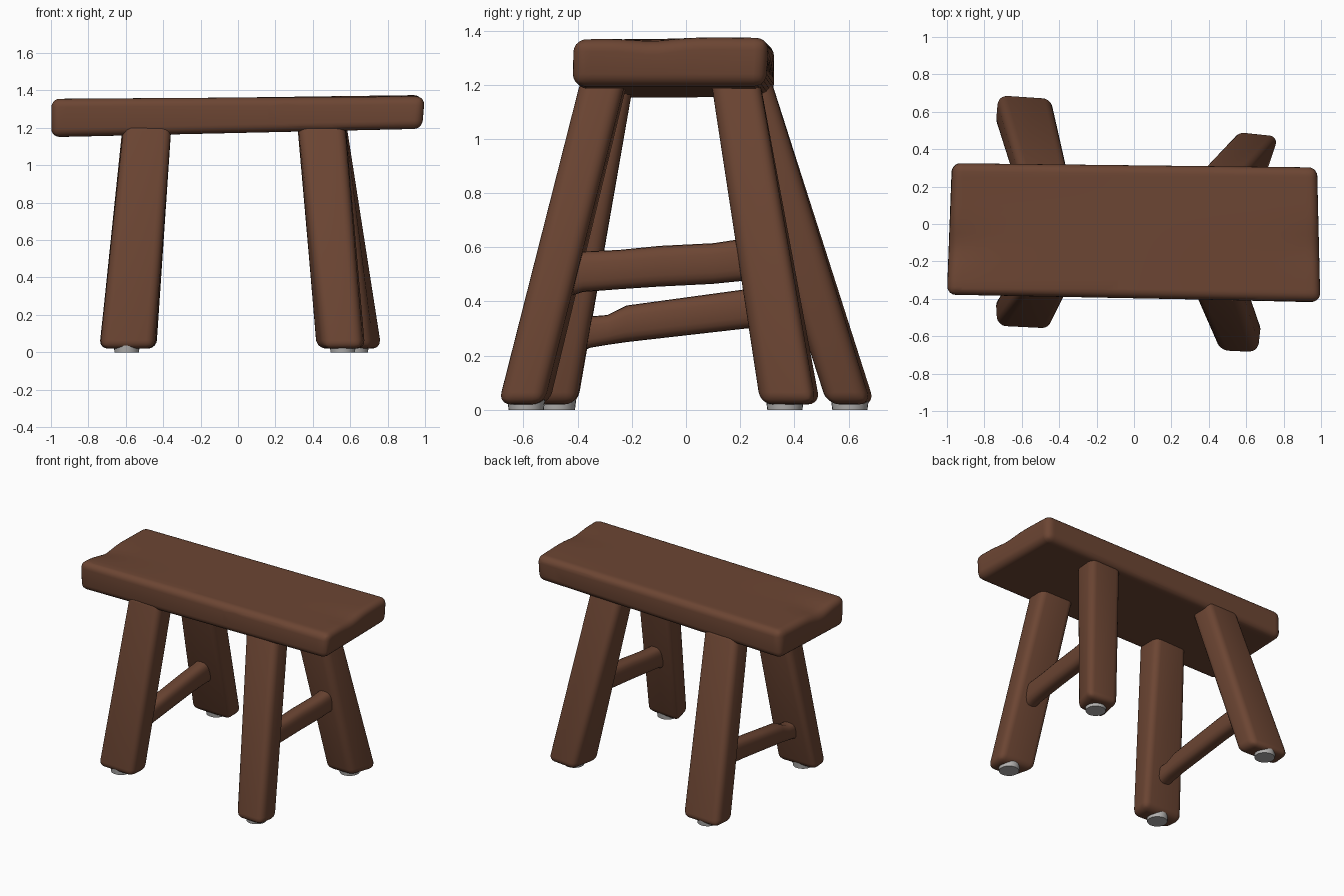
import bpy, bmesh, math
from mathutils import Vector

if "Cube" in bpy.data.objects:
    bpy.data.objects.remove(bpy.data.objects["Cube"])


def material(name, rgb):
    m = bpy.data.materials.new(name)
    m.diffuse_color = (*rgb, 1)
    m.use_nodes = True
    m.node_tree.nodes["Principled BSDF"].inputs["Base Color"].default_value = m.diffuse_color
    return m


WOOD = material("brown wood", (0.15, 0.06, 0.033))
PAD = material("grey pad", (0.45, 0.44, 0.43))


def finish(name, bm, mat):
    bmesh.ops.recalc_face_normals(bm, faces=bm.faces)
    me = bpy.data.meshes.new(name)
    bm.to_mesh(me)
    bm.free()
    me.materials.append(mat)
    ob = bpy.data.objects.new(name, me)
    bpy.context.collection.objects.link(ob)
    bpy.ops.object.select_all(action='DESELECT')
    ob.select_set(True)
    bpy.context.view_layer.objects.active = ob
    bpy.ops.object.shade_smooth_by_angle(angle=math.radians(40))
    return ob


def block(name, bottom, top, radius, cuts=(), warp=None):
    """Rounded block between two four-cornered ends."""
    bm = bmesh.new()
    b = [bm.verts.new(p) for p in bottom]
    t = [bm.verts.new(p) for p in top]
    bm.faces.new(b[::-1])
    bm.faces.new(t)
    for i in range(4):
        j = (i + 1) % 4
        bm.faces.new((b[i], b[j], t[j], t[i]))
    bmesh.ops.bevel(bm, geom=bm.edges[:], offset=radius, segments=5,
                    profile=0.5, affect='EDGES')
    for axis, n in cuts:
        normal = Vector((0, 0, 0))
        normal[axis] = 1
        for i in range(1, n):
            bmesh.ops.bisect_plane(bm, geom=bm.verts[:] + bm.edges[:] + bm.faces[:],
                                   plane_co=normal * (-1 + 2 * i / n), plane_no=normal)
    if warp:
        for v in bm.verts:
            warp(v.co)
    return finish(name, bm, WOOD)


def stretcher(name, x0, x1, half_width, sections):
    """Rounded bar along y through (y, low z, high z) sections."""
    bm = bmesh.new()
    rings, n = [], 20
    ya, yb = sections[0][0], sections[-1][0]
    for y, lo, hi in sections:
        x = x0 + (x1 - x0) * (y - ya) / (yb - ya)
        ring = []
        for k in range(n):
            c, s = math.cos(2 * math.pi * k / n), math.sin(2 * math.pi * k / n)
            ring.append(bm.verts.new((
                x + half_width * math.copysign(abs(c) ** 0.7, c), y,
                (lo + hi) / 2 + (hi - lo) / 2 * math.copysign(abs(s) ** 0.7, s))))
        rings.append(ring)
    for a, b in zip(rings, rings[1:]):
        for k in range(n):
            m = (k + 1) % n
            bm.faces.new((a[k], a[m], b[m], b[k]))
    bm.faces.new(rings[0])
    bm.faces.new(rings[-1][::-1])
    finish(name, bm, WOOD)


# Seat: slightly tapered plank with worn hollows at both ends
def wear(co):
    if co.z > 1.29:
        depth = 0.032 if co.x < 0 else 0.018
        co.z -= depth * abs(co.x) ** 8 * math.exp(-((co.y + 0.12) / 0.1) ** 2)
        co.z += 0.005 * math.sin(5 * co.y + 1) * co.x


block("seat",
      [(-1.0, -0.37, 1.15), (0.985, -0.42, 1.195), (0.975, 0.295, 1.195), (-0.975, 0.325, 1.155)],
      [(-1.0, -0.38, 1.352), (1.0, -0.415, 1.372), (0.98, 0.305, 1.37), (-0.97, 0.325, 1.355)],
      0.045, cuts=((0, 24), (1, 40)), warp=wear)

# Legs: splayed, corner order front-left, front-right, back-right, back-left
LEGS = {
    "front_left_leg": ([(-0.735, -0.55), (-0.45, -0.565), (-0.435, -0.405), (-0.745, -0.40)],
                       [(-0.61, -0.38), (-0.355, -0.38), (-0.355, -0.19), (-0.61, -0.19)]),
    "front_right_leg": ([(0.46, -0.685), (0.665, -0.695), (0.685, -0.53), (0.41, -0.50)],
                        [(0.32, -0.385), (0.57, -0.385), (0.575, -0.22), (0.315, -0.21)]),
    "back_right_leg": ([(0.50, 0.275), (0.71, 0.275), (0.78, 0.475), (0.55, 0.50)],
                       [(0.32, 0.09), (0.57, 0.09), (0.58, 0.27), (0.33, 0.27)]),
    "back_left_leg": ([(-0.745, 0.53), (-0.435, 0.52), (-0.44, 0.68), (-0.73, 0.70)],
                      [(-0.615, 0.13), (-0.355, 0.13), (-0.355, 0.31), (-0.615, 0.31)]),
}
for name, (low, high) in LEGS.items():
    block(name, [(x, y, 0.02) for x, y in low], [(x, y, 1.23) for x, y in high], 0.045)

# Stretchers joining each front and back leg
stretcher("right_stretcher", 0.51, 0.56, 0.055,
          [(-0.46, 0.41, 0.59), (-0.38, 0.435, 0.585), (-0.25, 0.445, 0.59), (-0.1, 0.455, 0.605),
           (0.1, 0.465, 0.615), (0.2, 0.475, 0.63), (0.27, 0.47, 0.645)])
stretcher("left_stretcher", -0.57, -0.56, 0.055,
          [(-0.46, 0.19, 0.38), (-0.35, 0.23, 0.345), (-0.29, 0.24, 0.35), (-0.22, 0.25, 0.385),
           (0.0, 0.275, 0.415), (0.22, 0.30, 0.445), (0.36, 0.31, 0.46), (0.47, 0.31, 0.48)])

# Foot pads under each leg
for name, x, y in (("front_left_pad", -0.595, -0.475), ("front_right_pad", 0.56, -0.59),
                   ("back_right_pad", 0.63, 0.365), ("back_left_pad", -0.595, 0.605)):
    bm = bmesh.new()
    bmesh.ops.create_cone(bm, cap_ends=True, segments=24, radius1=0.065, radius2=0.07, depth=0.04)
    bmesh.ops.translate(bm, verts=bm.verts, vec=(x, y, 0.02))
    finish(name, bm, PAD)
